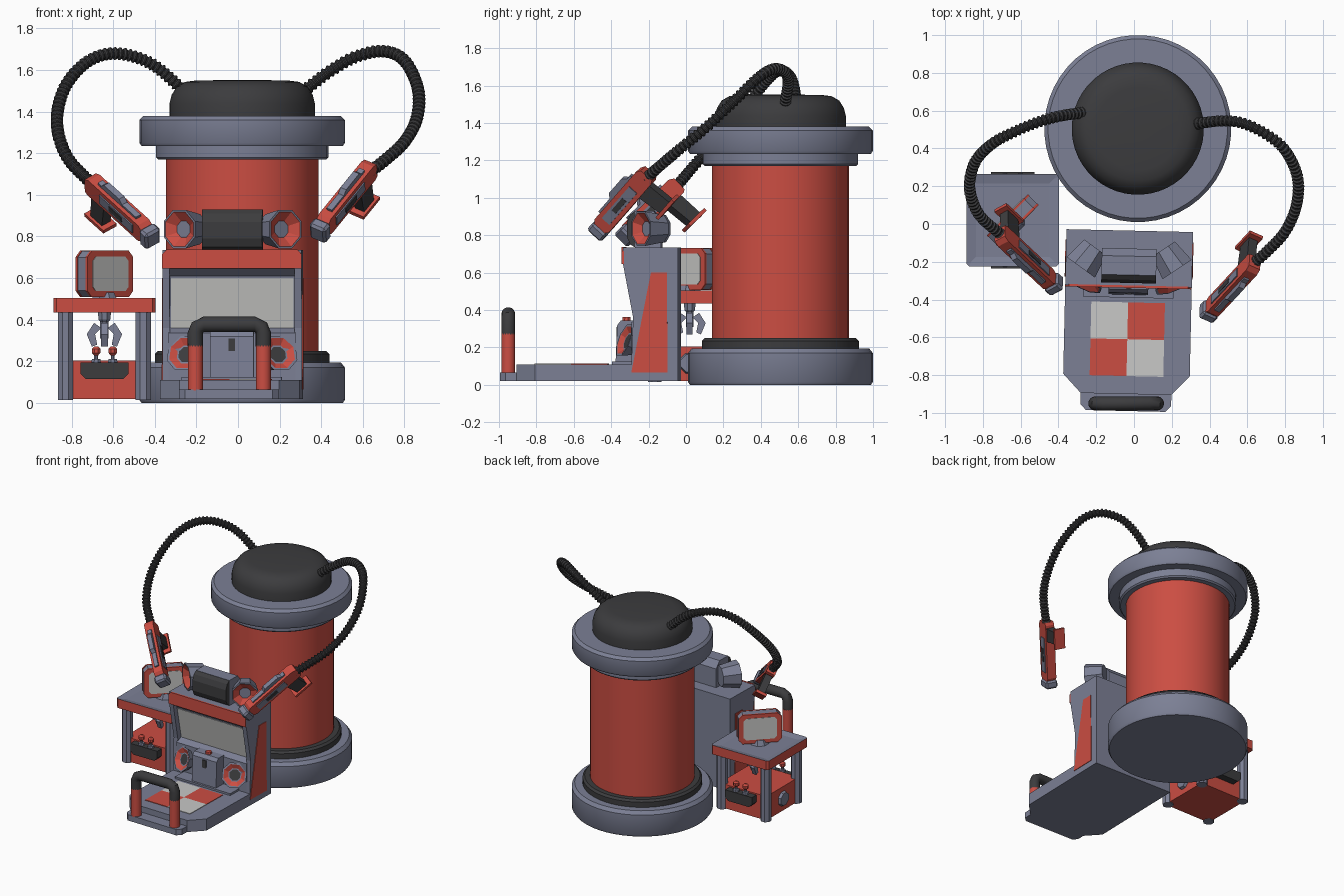
import bpy, bmesh, math
from mathutils import Vector, Matrix

if "Cube" in bpy.data.objects:
    bpy.data.objects.remove(bpy.data.objects["Cube"])

def material(name, rgb):
    m = bpy.data.materials.new(name)
    m.diffuse_color = (*rgb, 1)
    m.use_nodes = True
    m.node_tree.nodes["Principled BSDF"].inputs["Base Color"].default_value = m.diffuse_color
    return m

RED = material("red paint", (0.60, 0.075, 0.055))
GREY = material("blue grey metal", (0.20, 0.215, 0.30))
DARK = material("dark rubber", (0.045, 0.045, 0.048))
PALE = material("pale screen", (0.58, 0.58, 0.57))
I = Matrix.Identity(4)
T = Matrix.Translation

def finish(name, bm, mats, M=I, smooth=False):
    bmesh.ops.recalc_face_normals(bm, faces=bm.faces[:])
    bm.transform(M)
    me = bpy.data.meshes.new(name)
    bm.to_mesh(me)
    bm.free()
    for m in mats:
        me.materials.append(m)
    ob = bpy.data.objects.new(name, me)
    bpy.context.collection.objects.link(ob)
    if smooth:
        bpy.ops.object.select_all(action='DESELECT')
        ob.select_set(True)
        bpy.context.view_layer.objects.active = ob
        bpy.ops.object.shade_smooth_by_angle(angle=math.radians(35))
    return ob

def box(name, mat, lo, hi, M=I, bevel=0):
    bm = bmesh.new()
    bmesh.ops.create_cube(bm, size=1)
    for v in bm.verts:
        v.co = [(a + b) / 2 + c * (b - a) for a, b, c in zip(lo, hi, v.co)]
    if bevel:
        bmesh.ops.bevel(bm, geom=bm.edges[:], offset=bevel, segments=1, affect='EDGES')
    return finish(name, bm, [mat], M)

def prism(name, mat, pts, axis, a, b, M=I):
    """Extrude a polygon along an axis from a to b."""
    put = {'x': lambda p, t: (t, p[0], p[1]), 'y': lambda p, t: (p[0], t, p[1]),
           'z': lambda p, t: (p[0], p[1], t)}[axis]
    bm = bmesh.new()
    lo, hi = ([bm.verts.new(put(p, t)) for p in pts] for t in (a, b))
    bm.faces.new(lo)
    bm.faces.new(hi)
    for i in range(len(pts)):
        j = (i + 1) % len(pts)
        bm.faces.new((lo[i], lo[j], hi[j], hi[i]))
    return finish(name, bm, [mat], M)

def rings_mesh(rings, closed_mats=None):
    bm = bmesh.new()
    rs = [[bm.verts.new(c) for c in r] for r in rings]
    n = len(rs[0])
    for k in range(len(rs) - 1):
        for i in range(n):
            f = bm.faces.new((rs[k][i], rs[k][(i + 1) % n], rs[k + 1][(i + 1) % n], rs[k + 1][i]))
            f.material_index = closed_mats[k] if closed_mats else 0
    for r, idx in ((rs[0], 0), (rs[-1], -1)):
        bm.faces.new(r).material_index = closed_mats[idx] if closed_mats else 0
    return bm

def lathe(name, mats, prof, seg=8, M=I, smooth=False):
    """prof: (radius, height, material of the band that follows)."""
    ang = [2 * math.pi * (i + .5) / seg for i in range(seg)]
    rings = [[(r * math.cos(a), r * math.sin(a), z) for a in ang] for r, z, _ in prof]
    return finish(name, rings_mesh(rings, [p[2] for p in prof]), mats, M, smooth)

def sweep(name, mat, path, radii, seg=10):
    path = [Vector(p) for p in path]
    n, rings = None, []
    for i, p in enumerate(path):
        t = (path[min(i + 1, len(path) - 1)] - path[max(i - 1, 0)]).normalized()
        n = t.orthogonal() if n is None else n - t * n.dot(t)
        n.normalize()
        b = t.cross(n)
        rings.append([p + radii[i] * (n * math.cos(2 * math.pi * k / seg) + b * math.sin(2 * math.pi * k / seg))
                      for k in range(seg)])
    return finish(name, rings_mesh(rings), [mat], I, True)

def aim(center, axis):
    return T(center) @ Vector(axis).to_track_quat('Z', 'Y').to_matrix().to_4x4()

# --- tank ---
AX = T((0.02, 0.505, 0))
lathe("tank_base", [GREY], [(.485, 0, 0), (.495, .015, 0), (.495, .17, 0), (.475, .195, 0), (.40, .195, 0)], 48, AX, True)
lathe("tank_lower_seal", [DARK], [(.42, .18, 0), (.42, .235, 0), (.405, .25, 0), (.35, .25, 0)], 48, AX, True)
lathe("tank_body", [RED], [(.367, .2, 0), (.367, 1.2, 0)], 48, AX, True)
lathe("tank_collar", [GREY], [(.36, 1.17, 0), (.405, 1.17, 0), (.415, 1.18, 0), (.415, 1.25, 0)], 48, AX, True)
lathe("tank_rim", [GREY], [(.40, 1.235, 0), (.485, 1.235, 0), (.495, 1.25, 0), (.495, 1.36, 0),
                           (.475, 1.38, 0), (.30, 1.38, 0)], 48, AX, True)
lathe("tank_dome", [DARK], [(.35, 1.37, 0), (.35, 1.44, 0), (.34, 1.48, 0), (.315, 1.52, 0), (.275, 1.543, 0),
                            (.22, 1.55, 0), (.05, 1.552, 0)], 48, AX, True)

# --- arcade cabinet, turned very slightly ---
CX = -0.033
C = T((CX, -.5, 0)) @ Matrix.Rotation(math.radians(-1.3), 4, 'Z') @ T((0, .5, 0))
W = .335
prism("cabinet_platform", GREY, [(-W, -.035), (W, -.035), (W, -.8), (.24, -.9), (-.24, -.9), (-W, -.8)], 'z', .02, .11, C)
prism("platform_lip", GREY, [(-.24, -.89), (.24, -.89), (.24, -.96), (.21, -.99), (-.21, -.99), (-.24, -.96)], 'z', .02, .065, C)
prism("cabinet_core", GREY, [(-.035, .1), (-.035, .735), (-.33, .735), (-.33, .65), (-.285, .61), (-.235, .36),
                             (-.285, .335), (-.285, .1)], 'x', -W + .03, W - .03, C)
prism("screen", PALE, [(-.288, .60), (-.24, .36), (-.236, .36), (-.284, .60)], 'x', -.295, .295, C)
for s in (-1, 1):
    prism("cabinet_side", GREY, [(-.035, .1), (-.035, .735), (-.33, .735), (-.33, .65), (-.275, .36), (-.285, .1)],
          'x', s * W, s * (W - .035), C)
    prism("side_panel", RED, [(-.18, .6), (-.095, .6), (-.09, .065), (-.285, .065)], 'x', s * (W - .01), s * (W + .004), C)
    # lower speakers and upper horns
    lathe("lower_speaker", [GREY, RED, DARK], [(.07, -.06, 0), (.095, 0, 0), (.082, 0, 1), (.05, -.02, 0), (.042, -.02, 2), (.01, -.02, 2)],
          8, C @ aim((s * .228, -.325, .24), (s * .35, -.85, .33)))
    lathe("upper_horn", [GREY, RED], [(.078, -.13, 0), (.10, 0, 0), (.09, 0, 1), (.042, -.035, 0), (.01, -.035, 0)],
          8, C @ aim((s * .255, -.235, .835), (s * .57, -.82, 0)))
prism("marquee", RED, [(-W, .645), (W, .645), (W, .715), (W - .02, .737), (-W + .02, .737), (-W, .715)], 'y', -.338, -.325, C)
prism("projector_case", GREY, [(-.13, .73), (-.13, .88), (-.17, .93), (-.27, .93), (-.27, .73)], 'x', -.145, .145, C)
prism("projector_roller", DARK, [(-.268, .93), (-.295, .91), (-.312, .87), (-.312, .79), (-.295, .75), (-.268, .735)], 'x', -.145, .145, C)
prism("coin_door", GREY, [(-.28, .1), (-.28, .345), (-.345, .345), (-.365, .32), (-.375, .1)], 'x', -.105, .105, C)
box("coin_slot", DARK, (-.016, -.372, .25), (.016, -.362, .31), C)
lathe("coin_button", [RED], [(.025, .34, 0), (.022, .362, 0)], 8, C @ T((0, -.318, 0)))
box("door_step", GREY, (-.24, -.39, .1), (.24, -.28, .125), C)

# dance pad, two by two
for i in (0, 1):
    for j in (0, 1):
        x, y = -.195 + .195 * i, -.805 + .195 * j
        box("pad_tile", PALE if i != j else RED, (x, y, .105), (x + .195, y + .195, .114), C)

# front hand rail
for x in (-.205, .122):
    lathe("rail_leg", [RED], [(.037, .06, 0), (.037, .275, 0)], 16, T((x, -.95, 0)), True)
rail = [(-.205, .27), (-.205, .335), (-.195, .362), (-.165, .378), (.082, .378), (.112, .362), (.122, .335), (.122, .27)]
sweep("rail_top", DARK, [(x, -.95, z) for x, z in rail], [.037] * len(rail), 16)

# --- claw game table ---
K = T((-.642, .02, 0))
bm = bmesh.new()
bmesh.ops.create_cube(bm, size=1)
for v in bm.verts:
    v.co = (v.co.x * .49, v.co.y * .49, .47 + v.co.z * .07)
bmesh.ops.bevel(bm, geom=[e for e in bm.edges if abs(e.verts[0].co.z - e.verts[1].co.z) > .01], offset=.015,
                segments=1, affect='EDGES')
bm.normal_update()
top = [f for f in bm.faces if f.normal.z > .9]
top[0].material_index = 1
bmesh.ops.inset_region(bm, faces=top, thickness=.055)
for v in top[0].verts:
    v.co.z -= .012
finish("table_top", bm, [RED, GREY], K)
box("table_lower_box", RED, (-.2, -.2, .02), (.2, .2, .205), K)
for sx in (-1, 1):
    for sy in (-1, 1):
        lathe("table_leg", [GREY], [(.04, .015, 0), (.04, .44, 0)], 8, K @ T((sx * .187, sy * .187, 0)))
    lathe("side_hatch", [GREY], [(.06, 0, 0), (.05, .025, 0)], 8, K @ aim((sx * .195, 0, .115), (sx, 0, 0)))
for turn in (0, math.pi):
    R = K @ Matrix.Rotation(turn, 4, 'Z')
    prism("control_tray", DARK, [(-.115, .195), (.115, .195), (.115, .14), (.09, .115), (-.09, .115), (-.115, .14)],
          'y', -.255, -.15, R)
    for sx in (-1, 1):
        J = R @ T((sx * .04, -.225, 0))
        lathe("joystick_stem", [GREY], [(.025, .19, 0), (.022, .21, 0), (.01, .212, 0), (.01, .24, 0)], 8, J)
        lathe("joystick_ball", [RED], [(.01, .228, 0), (.022, .24, 0), (.022, .26, 0), (.01, .272, 0)], 8, J)
# hanging claw
lathe("claw_shaft", [GREY], [(.035, .44, 0), (.03, .40, 0), (.022, .39, 0), (.022, .31, 0)], 8, K)
for k in range(4):
    prism("claw_finger", GREY, [(.015, .36), (.05, .385), (.085, .33), (.06, .27), (.035, .28), (.045, .33)],
          'y', -.016, .016, K @ Matrix.Rotation(k * math.pi / 2, 4, 'Z'))
# two sided monitor
D = K @ Matrix.Rotation(math.radians(45), 4, 'Z')
lathe("monitor_foot", [GREY], [(.07, .49, 0), (.05, .53, 0)], 8, D)
def plate(name, mat, w, z0, z1, c, y0, y1):
    prism(name, mat, [(-w, z0 + c), (-w + c, z0), (w - c, z0), (w, z0 + c), (w, z1 - c), (w - c, z1), (-w + c, z1), (-w, z1 - c)],
          'y', y0, y1, D)
plate("monitor_case", GREY, .152, .51, .73, .03, -.03, .03)
for s in (-1, 1):
    plate("monitor_bezel", RED, .155, .508, .732, .03, s * .028, s * .04)
    plate("monitor_screen", PALE, .12, .537, .703, .02, s * .038, s * .043)

# --- ribbed hoses ---
def hose(name, pts, ribs=56):
    p = [Vector(q) for q in pts]
    p = [2 * p[0] - p[1]] + p + [2 * p[-1] - p[-2]]
    fine = []
    for i in range(1, len(p) - 2):
        a, b, c, d = p[i - 1:i + 3]
        for k in range(30):
            t = k / 30
            fine.append(.5 * (2 * b + (c - a) * t + (2 * a - 5 * b + 4 * c - d) * t * t + (3 * b - a - 3 * c + d) * t ** 3))
    fine.append(p[-2])
    cum = [0]
    for a, b in zip(fine, fine[1:]):
        cum.append(cum[-1] + (b - a).length)
    path, j, n = [], 0, ribs * 4
    for i in range(n + 1):
        s = cum[-1] * i / n
        while j < len(cum) - 2 and cum[j + 1] < s:
            j += 1
        path.append(fine[j].lerp(fine[j + 1], (s - cum[j]) / (cum[j + 1] - cum[j])))
    sweep(name, DARK, path, [(.023, .031, .031, .023)[i % 4] for i in range(n + 1)])

hose("left_hose", [(-.27, .59, 1.51), (-.40, .57, 1.62), (-.52, .535, 1.67), (-.64, .485, 1.675), (-.75, .425, 1.62),
                   (-.84, .33, 1.5), (-.87, .19, 1.34), (-.82, .05, 1.18), (-.70, -.06, 1.05)])
hose("right_hose", [(.33, .53, 1.51), (.45, .545, 1.6), (.57, .535, 1.665), (.70, .475, 1.69), (.80, .39, 1.645),
                    (.865, .25, 1.51), (.86, .1, 1.37), (.80, -.04, 1.255), (.71, -.14, 1.17), (.62, -.22, 1.10)])

# --- toy blasters at the hose ends ---
def blaster(side, rear, muzzle, grip):
    d = (Vector(muzzle) - Vector(rear)).normalized()
    y = (-Vector(grip)).cross(d).normalized()
    M = Matrix((d, y, d.cross(y))).transposed().to_4x4()
    M.translation = rear
    n = side + "_blaster_"
    prism(n + "body", RED, [(0, -.04), (0, .04), (.03, .055), (.42, .055), (.45, .035), (.45, -.03), (.42, -.05), (.02, -.05)],
          'y', -.034, .034, M)
    box(n + "muzzle", GREY, (.44, -.045, -.05), (.5, .045, .05), M, .012)
    box(n + "rail", GREY, (.08, -.015, .05), (.38, .015, .068), M)
    prism(n + "handle", GREY, [(.1, .06), (.13, .09), (.25, .09), (.28, .06)], 'y', -.016, .016, M)
    for s in (-1, 1):
        box(n + "side_panel", GREY, (.12, min(s * .03, s * .04), -.025), (.38, max(s * .03, s * .04), .03), M)
        box(n + "side_vent", DARK, (.2, min(s * .036, s * .043), -.012), (.3, max(s * .036, s * .043), .018), M)
    prism(n + "grip", DARK, [(.04, -.04), (.14, -.04), (.12, -.19), (.03, -.19)], 'y', -.026, .026, M)
    box(n + "grip_plate", RED, (.0, -.04, -.205), (.15, .04, -.185), M)

blaster("left", (-.71, -.05, 1.06), (-.40, -.34, .78), (-.1, .8, -.6))
blaster("right", (.64, -.20, 1.13), (.38, -.48, .81), (.1, .8, -.6))
